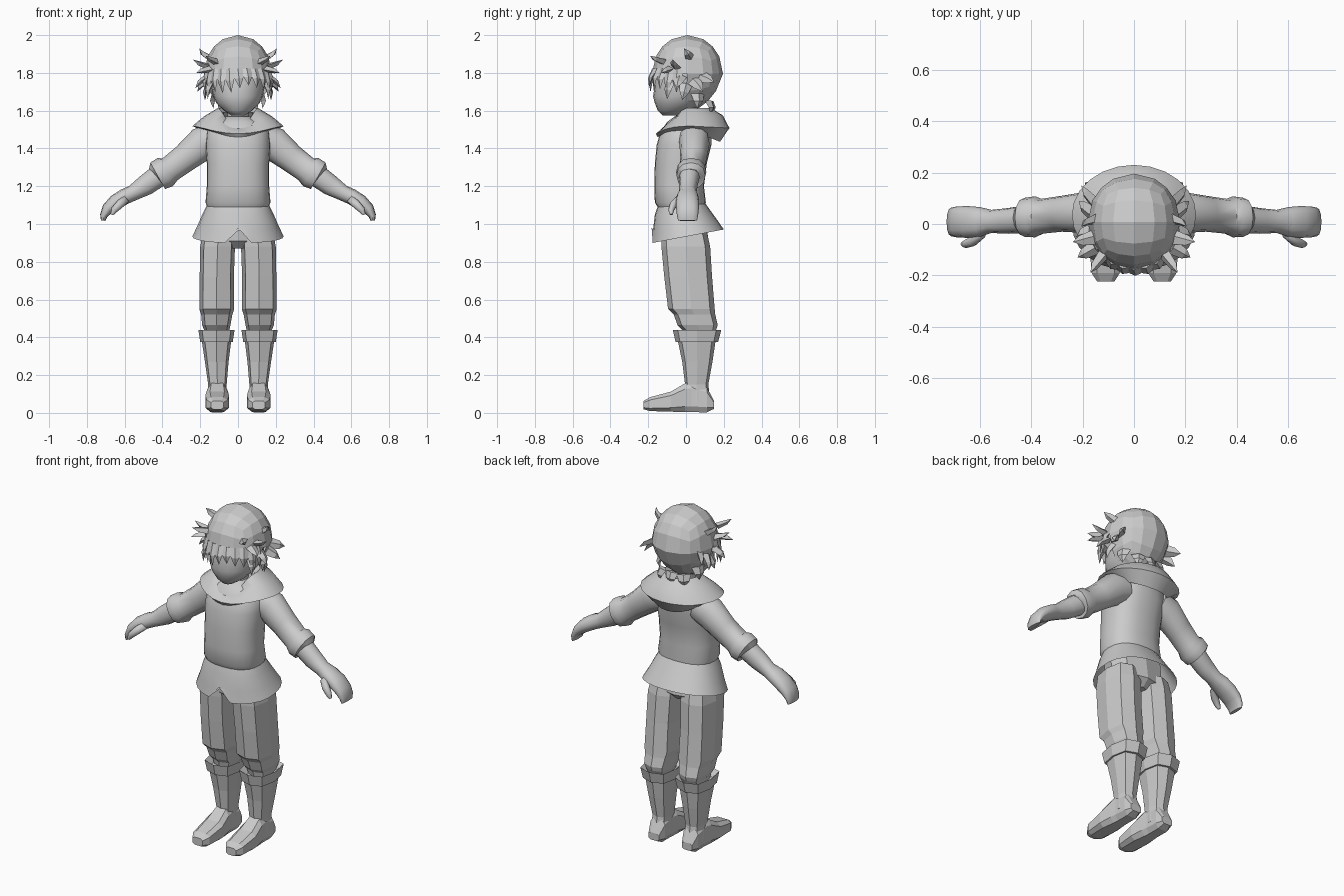
import bpy, bmesh, math, random
from math import sin, cos, pi, radians
from mathutils import Vector

if "Cube" in bpy.data.objects:
    bpy.data.objects.remove(bpy.data.objects["Cube"])

random.seed(4)
grey = bpy.data.materials.new("plain_grey")
grey.diffuse_color = (0.6, 0.6, 0.6, 1)
grey.use_nodes = True
grey.node_tree.nodes["Principled BSDF"].inputs["Base Color"].default_value = grey.diffuse_color


def finish(name, bm, smooth=None):
    bmesh.ops.recalc_face_normals(bm, faces=bm.faces)
    me = bpy.data.meshes.new(name)
    bm.to_mesh(me)
    bm.free()
    me.materials.append(grey)
    if smooth:
        me.shade_smooth()
        me.set_sharp_from_angle(angle=radians(smooth))
    ob = bpy.data.objects.new(name, me)
    bpy.context.collection.objects.link(ob)
    return ob


def loft(name, rings, smooth=None, caps=True):
    """Skin a list of equal-length closed rings."""
    bm = bmesh.new()
    vs = [[bm.verts.new(p) for p in r] for r in rings]
    n = len(rings[0])
    for a, b in zip(vs, vs[1:]):
        for i in range(n):
            j = (i + 1) % n
            bm.faces.new((a[i], a[j], b[j], b[i]))
    if caps:
        bm.faces.new(vs[0])
        bm.faces.new(vs[-1])
    return finish(name, bm, smooth)


def oval(n, p, phase=0):
    """Unit superellipse, starting at the front (-y)."""
    out = []
    for i in range(n):
        t = 2 * pi * (i + phase) / n
        s, c = sin(t), -cos(t)
        out.append((math.copysign(abs(s) ** (2 / p), s), math.copysign(abs(c) ** (2 / p), c)))
    return out


def level(z, x0, x1, y0, y1, n=8, p=3, tilt=0):
    """Horizontal ring filling a box; tilt raises the back."""
    return [Vector(((x0 + x1) / 2 + u * (x1 - x0) / 2, (y0 + y1) / 2 + v * (y1 - y0) / 2, z + v * tilt))
            for u, v in oval(n, p)]


def tube(path, sx, n=12):
    """Rings along an arm path of (x, y, z, radius, depth radius)."""
    rings = []
    for i, (x, y, z, r, ry) in enumerate(path):
        a, b = path[max(i - 1, 0)], path[min(i + 1, len(path) - 1)]
        d = Vector((b[0] - a[0], 0, b[2] - a[2])).normalized()
        rings.append([Vector((sx * (x - d.z * r * u), y + ry * v, z + d.x * r * u)) for u, v in oval(n, 2.2)])
    return rings


# Tunic body
body = [(1.08, .16, -.145, .10), (1.115, .172, -.165, .105), (1.2, .165, -.168, .095), (1.32, .165, -.165, .11),
        (1.42, .172, -.155, .135), (1.49, .165, -.135, .135), (1.54, .12, -.10, .12), (1.57, .07, -.06, .09)]
loft("tunic", [level(z, -w, w, f, b, 24, 2.4) for z, w, f, b in body], 50)

# Skirt with a notch at the front hem
skirt = [level(1.12, -.155, .155, -.14, .095, 24, 2.4), level(1.06, -.185, .185, -.165, .13, 24, 2.3, .01),
         level(.99, -.215, .215, -.175, .17, 24, 2.2, .025), level(.935, -.242, .242, -.182, .20, 24, 2.2, .036)]
skirt[3][0].z = .98
loft("skirt", skirt, 50, caps=False)

# Hood collar draped around the neck, open in a V at the front
hood = [[] for _ in range(5)]
for u, v in oval(24, 2):
    f, b = max(-v, 0) ** 3, max(v, 0)
    hood[0].append((.085 * u, .01 + .075 * v, 1.59 - .10 * f))
    hood[1].append((.105 * u, .03 + (.11 if v < 0 else .10) * v, 1.615 - .115 * f))
    hood[2].append((.18 * u, .035 + .16 * v, 1.57 - .065 * f + .005 * b))
    hood[3].append((.242 * u, .035 + .195 * v, 1.518 - .04 * f - .01 * b))
    hood[4].append((.165 * u, .03 + (.18 if v < 0 else .15) * v, 1.495 - .035 * f - .06 * b))
loft("hood", hood, 55, caps=False)

# Neck and head
loft("neck", [level(z, -.055, .055, -.05, .06, 12, 2) for z in (1.5, 1.66)], 50)
face = [(1.575, .035, -.125, -.04), (1.60, .075, -.15, .03), (1.64, .115, -.165, .08), (1.675, .13, -.174, .12),
        (1.72, .14, -.168, .14), (1.80, .15, -.165, .15), (1.88, .13, -.14, .14)]
loft("head", [level(z, -w, w, f, b, 20, 2.1) for z, w, f, b in face], 60)

# Faceted hair shell, cut away around the face
bm = bmesh.new()
bmesh.ops.create_cube(bm, size=2)
bmesh.ops.subdivide_edges(bm, edges=bm.edges[:], cuts=3, use_grid_fill=True)
for v in bm.verts:
    d = v.co.normalized()
    k = 1 - .12 * max(-d.z, 0)
    v.co = (.18 * d.x * k, .008 + .188 * d.y * k + .02 * min(d.z, 0), 1.795 + .205 * d.z)
cut = [f for f in bm.faces if (f.calc_center_median().z < 1.76 and f.calc_center_median().y < -.02)
       or f.calc_center_median().z < 1.61]
bmesh.ops.delete(bm, geom=cut, context='FACES')
finish("hair_shell", bm)


# Hair tufts
def spikes(name, items):
    bm = bmesh.new()
    for base, tip, w, t in items:
        base, tip = Vector(base), Vector(tip)
        d = (tip - base).normalized()
        out = Vector((base.x, base.y, 0)).normalized()
        side = d.cross(out)
        side = side.normalized() if side.length > .1 else d.orthogonal().normalized()
        up = side.cross(d)
        mid = base.lerp(tip, .5) + out * .012
        q = [bm.verts.new(base + side * w * a + up * t * b) for a, b in ((1, 0), (0, 1), (-1, 0), (0, -1))]
        m = [bm.verts.new(mid + side * w * .7 * a + up * t * .7 * b) for a, b in ((1, 0), (0, 1), (-1, 0), (0, -1))]
        e = bm.verts.new(tip)
        bm.faces.new(q)
        for i in range(4):
            j = (i + 1) % 4
            bm.faces.new((q[i], q[j], m[j], m[i]))
            bm.faces.new((m[i], m[j], e))
    finish(name, bm)


fringe = []
for i in range(11):
    a = radians(-75 + 15 * i)
    drop = random.uniform(1.70, 1.745) - .03 * abs(sin(a))
    fringe.append(((.165 * sin(a), -.165 * cos(a), 1.82), (.18 * sin(a + .06), -.195 * cos(a), drop), .032, .014))
spikes("fringe", fringe)
tufts = []
for s in (-1, 1):
    for base, tip, w in (((.15, -.05, 1.83), (.238, -.07, 1.87), .03), ((.15, -.09, 1.82), (.22, -.13, 1.80), .03),
                         ((.16, -.03, 1.78), (.225, -.05, 1.72), .035), ((.15, .00, 1.74), (.175, -.02, 1.655), .035),
                         ((.14, -.08, 1.76), (.16, -.10, 1.66), .03), ((.15, .08, 1.78), (.205, .15, 1.75), .035),
                         ((.12, -.12, 1.86), (.17, -.19, 1.89), .025), ((.15, .02, 1.88), (.205, -.01, 1.93), .025),
                         ((.16, .04, 1.76), (.215, .09, 1.70), .035), ((.07, .12, 1.65), (.08, .13, 1.58), .04),
                         ((.12, .06, 1.69), (.13, .06, 1.61), .04)):
        tufts.append(((s * base[0], base[1], base[2]), (s * tip[0], tip[1], tip[2]), w, .018))
tufts.append(((0, .13, 1.65), (0, .14, 1.58), .04, .015))
spikes("hair_tufts", tufts)

# Pelvis
loft("pelvis", [level(.87, -.05, .05, -.08, .08), level(.91, -.15, .15, -.12, .12),
                level(1.08, -.155, .155, -.13, .095)])


def foot_ring(s, y, w, z0, z1):
    return [(s * .11 + w * u, y, (z0 + z1) / 2 + v * (z1 - z0) / 2) for u, v in oval(8, 3.5, .5)]


for s, side in ((-1, "left"), (1, "right")):
    def stack(rows):
        return [level(z, *sorted((s * a, s * b)), f, k) for z, a, b, f, k in rows]

    # Sleeve with rolled cuff, then forearm and curled hand
    sleeve = [(.12, .04, 1.45, .085, .08), (.19, .045, 1.425, .09, .08), (.28, .04, 1.35, .075, .07),
              (.36, .03, 1.29, .07, .068), (.385, .028, 1.275, .085, .08), (.425, .026, 1.255, .08, .076),
              (.43, .024, 1.25, .058, .055)]
    loft(side + "_sleeve", tube(sleeve, s), 40)
    arm = [(.41, .02, 1.262, .06, .055), (.49, .012, 1.205, .055, .05), (.555, .01, 1.165, .042, .045),
           (.60, .008, 1.145, .042, .058), (.65, .008, 1.115, .04, .062), (.69, .008, 1.08, .032, .06),
           (.711, .008, 1.045, .02, .056), (.714, .008, 1.018, .012, .05)]
    loft(side + "_forearm_and_hand", tube(arm, s), 60)
    thumb = [(.59, -.035, 1.135, .022, .022), (.625, -.065, 1.105, .022, .022), (.655, -.078, 1.075, .018, .016),
             (.668, -.078, 1.05, .008, .008)]
    loft(side + "_thumb", tube(thumb, s, 8), 60)

    # Trouser leg gathered below the knee
    loft(side + "_trouser", stack([(.96, .02, .185, -.13, .11), (.88, .016, .20, -.13, .128),
                                   (.72, .022, .203, -.115, .138), (.55, .02, .205, -.095, .152),
                                   (.52, .03, .195, -.065, .155), (.465, .04, .19, -.045, .168),
                                   (.44, .045, .18, -.02, .16), (.40, .06, .17, -.01, .14)]))
    # Boot cuff, shaft and foot
    loft(side + "_boot_cuff", stack([(.41, .05, .18, -.03, .15), (.44, .018, .21, -.07, .187),
                                     (.375, .028, .20, -.055, .17), (.375, .04, .19, -.04, .155)]))
    loft(side + "_boot_shaft", stack([(.39, .035, .193, -.045, .158), (.27, .05, .175, -.02, .14),
                                      (.15, .06, .158, -.005, .118), (.06, .06, .16, -.01, .13)]))
    foot = [(-.224, .035, .018, .065), (-.19, .058, .008, .085), (-.08, .066, .004, .115), (-.005, .055, 0, .16),
            (.03, .05, 0, .165), (.11, .05, 0, .14), (.148, .036, .02, .065)]
    loft(side + "_boot_foot", [foot_ring(s, *r) for r in foot])
